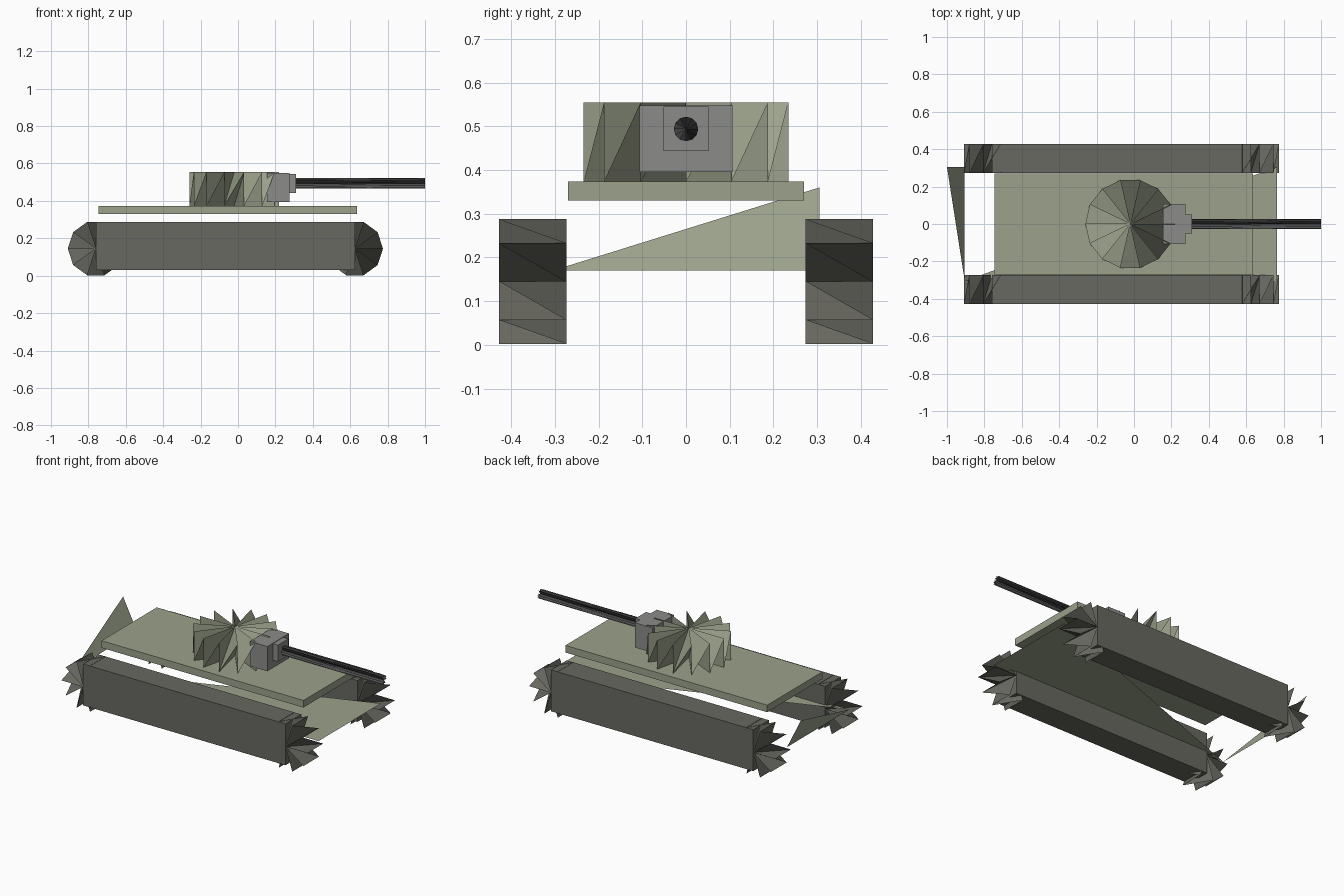
import bpy
from math import cos, sin, tau
from mathutils import Vector

if "Cube" in bpy.data.objects:
    bpy.data.objects.remove(bpy.data.objects["Cube"])


def material(name, r, g, b):
    m = bpy.data.materials.new(name)
    m.diffuse_color = (r, g, b, 1)
    m.use_nodes = True
    m.node_tree.nodes["Principled BSDF"].inputs["Base Color"].default_value = m.diffuse_color
    return m


GREEN = material("pale_green", 0.33, 0.36, 0.26)
DARK = material("track_grey", 0.14, 0.14, 0.12)
GREY = material("mid_grey", 0.26, 0.26, 0.25)
STEEL = material("barrel_steel", 0.08, 0.08, 0.08)


def add_mesh(name, verts, faces, mat):
    me = bpy.data.meshes.new(name)
    me.from_pydata([tuple(v) for v in verts], [], faces)
    me.materials.append(mat)
    me.update()
    ob = bpy.data.objects.new(name, me)
    bpy.context.collection.objects.link(ob)
    return ob


def box(name, x0, x1, y0, y1, z0, z1, mat):
    verts = [(x, y, z) for x in (x0, x1) for y in (y0, y1) for z in (z0, z1)]
    faces = [(0, 1, 3, 2), (4, 6, 7, 5), (0, 4, 5, 1),
             (2, 3, 7, 6), (0, 2, 6, 4), (1, 5, 7, 3)]
    return add_mesh(name, verts, faces, mat)


def pleated_drum(name, base, top, u, v, radius, n, step, mat):
    """Drum whose two ends are fans to one shared zigzag rim."""
    base, top, u, v = map(Vector, (base, top, u, v))
    verts, faces = [top, base], []
    for i in range(n):
        a = step * tau * i / n
        d = u * radius * cos(a) + v * radius * sin(a)
        verts += [top + d, base + d]
    for k in range(2 * n):
        p, q = 2 + k, 2 + (k + 1) % (2 * n)
        faces += [(0, p, q), (1, q, p)]
    return add_mesh(name, verts, faces, mat)


X, Y, Z = (1, 0, 0), (0, 1, 0), (0, 0, 1)

# Tracks with a wheel drum at each end
for side, y0, y1 in (("right", -0.428, -0.274), ("left", 0.274, 0.428)):
    box("track_" + side, -0.76, 0.625, y0, y1, 0.03, 0.286, DARK)
    for end, x in (("rear", -0.76), ("front", 0.625)):
        pleated_drum(f"wheel_{end}_{side}", (x, y1, 0.145), (x, y0, 0.145),
                     X, Z, 0.15, 10, 1, DARK)

# Hull: open belly plate and raised tail plate
add_mesh("belly_plate", [(-0.905, -0.305, 0.17), (0.765, -0.305, 0.17),
                         (0.765, 0.305, 0.17)], [(0, 1, 2)], GREEN)
add_mesh("tail_plate", [(-0.905, -0.305, 0.17), (-0.905, 0.305, 0.17),
                        (-1.0, 0.305, 0.36)], [(0, 1, 2)], GREEN)

# Deck and turret
box("deck", -0.745, 0.637, -0.27, 0.27, 0.33, 0.374, GREEN)
pleated_drum("turret", (-0.02, 0, 0.374), (-0.02, 0, 0.554),
             X, Y, 0.24, 14, 1, GREEN)

# Gun mount and barrel
box("gun_mount", 0.155, 0.275, -0.106, 0.106, 0.395, 0.548, GREY)
box("gun_collar", 0.23, 0.31, -0.052, 0.052, 0.443, 0.545, GREY)
pleated_drum("barrel", (0.29, 0, 0.494), (1.0, 0, 0.494),
             Y, Z, 0.028, 12, 1, STEEL)
